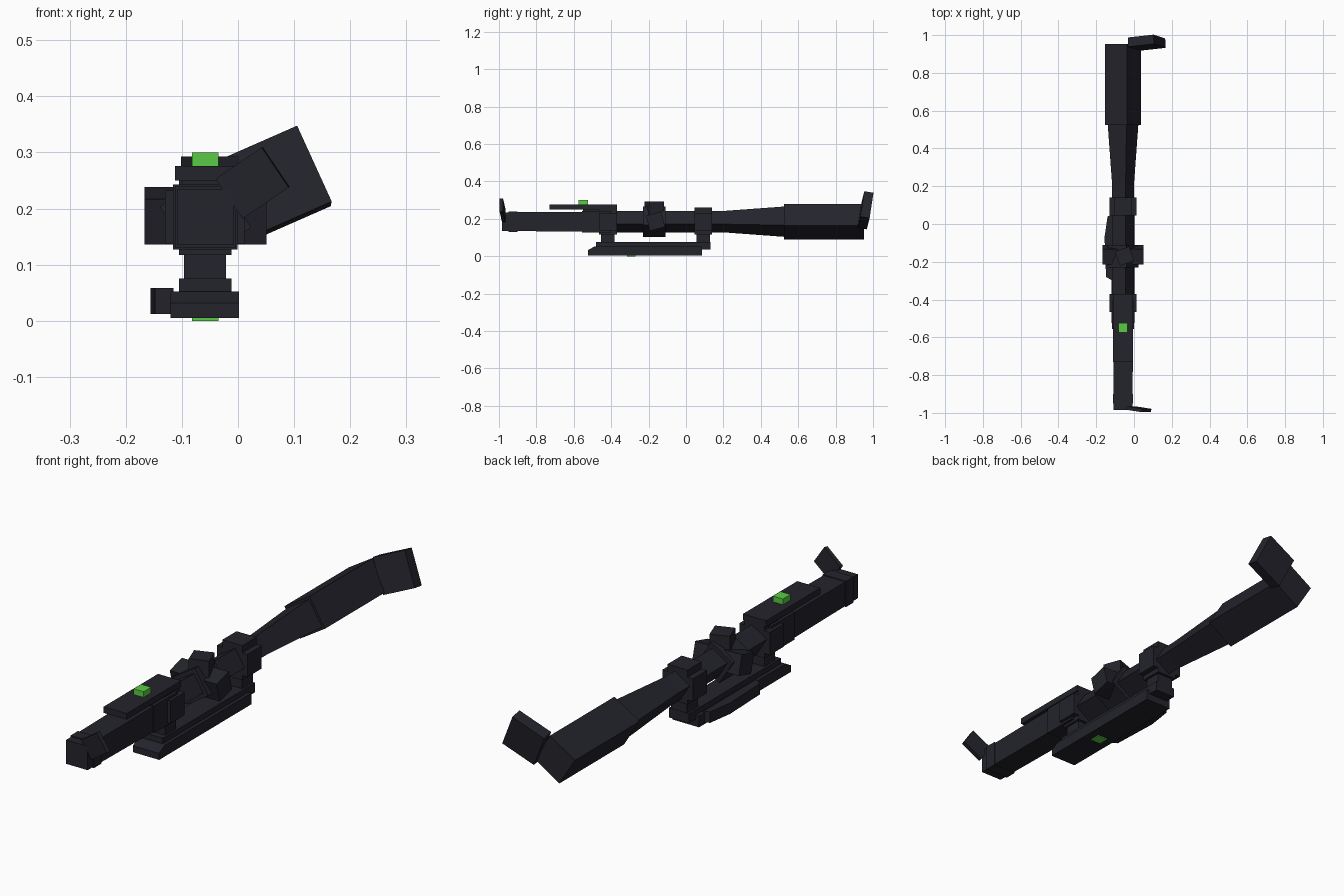
import bpy, bmesh, math
from mathutils import Vector, Matrix

if "Cube" in bpy.data.objects:
    bpy.data.objects.remove(bpy.data.objects["Cube"])


def material(name, col):
    m = bpy.data.materials.new(name)
    m.diffuse_color = (*col, 1)
    m.use_nodes = True
    m.node_tree.nodes["Principled BSDF"].inputs["Base Color"].default_value = m.diffuse_color
    return m


DARK = material("dark_gunmetal", (0.017, 0.017, 0.025))
GREEN = material("bright_green", (0.105, 0.60, 0.06))
CX, CZ = -0.058, 0.185  # optical axis


def finish(name, bm, mat):
    bmesh.ops.recalc_face_normals(bm, faces=bm.faces)
    me = bpy.data.meshes.new(name)
    bm.to_mesh(me)
    bm.free()
    me.materials.append(mat)
    ob = bpy.data.objects.new(name, me)
    bpy.context.collection.objects.link(ob)
    return ob


def block(name, center, size, rot=None, mat=DARK):
    """Box with a centre, a size and an optional rotation matrix."""
    bm = bmesh.new()
    m = Matrix.Translation(center) @ (rot.to_4x4() if rot else Matrix())
    bmesh.ops.create_cube(bm, size=1, matrix=m @ Matrix.Diagonal((*size, 1)))
    return finish(name, bm, mat)


def box(name, x0, x1, y0, y1, z0, z1, mat=DARK):
    return block(name, ((x0 + x1) / 2, (y0 + y1) / 2, (z0 + z1) / 2),
                 (x1 - x0, y1 - y0, z1 - z0), None, mat)


def tube(name, sections):
    """Square tube lofted along y from (y, side, roll in degrees)."""
    bm = bmesh.new()
    rings = []
    for y, s, roll in sections:
        ring = []
        for k in range(4):
            a = math.radians(45 + 90 * k + roll)
            r = s / math.sqrt(2)
            ring.append(bm.verts.new((CX + r * math.cos(a), y, CZ + r * math.sin(a))))
        rings.append(ring)
    for a, b in zip(rings, rings[1:]):
        for k in range(4):
            bm.faces.new((a[k], a[(k + 1) % 4], b[(k + 1) % 4], b[k]))
    bm.faces.new(rings[0])
    bm.faces.new(rings[-1])
    return finish(name, bm, DARK)


def prism_x(name, pts, x0, x1):
    """Side profile of (y, z) points extruded across x."""
    bm = bmesh.new()
    f = bm.faces.new([bm.verts.new((x0, y, z)) for y, z in pts])
    g = bmesh.ops.extrude_face_region(bm, geom=[f])["geom"]
    bmesh.ops.translate(bm, vec=(x1 - x0, 0, 0),
                        verts=[v for v in g if isinstance(v, bmesh.types.BMVert)])
    return finish(name, bm, DARK)


def flap(name, center, u, w, size):
    """Flipped-open lens cover with in-plane axes u and w."""
    u = Vector(u).normalized()
    w = Vector(w)
    w = (w - u * w.dot(u)).normalized()
    n = w.cross(u)
    block(name, center, size, Matrix((u, n, w)).transposed())


# Scope tube: objective, main tube and eyepiece
tube("objective_tube", [(-0.985, 0.1, 0), (-0.55, 0.106, 0)])
tube("objective_collar", [(-0.95, 0.108, 0), (-0.9, 0.108, 0)])
tube("objective_rear", [(-0.555, 0.115, 0), (-0.40, 0.115, 0)])
tube("main_tube", [(-0.42, 0.083, 32), (0.22, 0.083, 32)])
tube("eyepiece_taper", [(0.2, 0.083, 32), (0.53, 0.118, 32)])
tube("eyepiece", [(0.525, 0.137, 32), (0.953, 0.137, 32)])

# Lens covers
flap("front_lens_cover", (0.026, -0.981, 0.246), (0.83, -0.13, 0.56),
     (-0.56, 0.0, 0.83), (0.10, 0.018, 0.086))
flap("rear_lens_cover", (0.067, 0.96, 0.246), (0.91, 0.10, 0.40),
     (-0.40, 0.14, 0.91), (0.15, 0.05, 0.15))

# Turret saddle and adjustment knobs
block("turret_saddle", (CX, -0.17, CZ), (0.118, 0.12, 0.118),
      Matrix.Rotation(math.radians(-32), 3, 'Y'))
block("side_knobs", (CX, -0.163, 0.187), (0.217, 0.084, 0.084),
      Matrix.Rotation(math.radians(15), 3, 'X'))
block("top_knob", (CX + 0.008, -0.17, 0.25), (0.08, 0.08, 0.086),
      Matrix.Rotation(math.radians(20), 3, 'Z'))

# Mount rings and posts
for tag, y0, y1, top in (("front", -0.465, -0.37, 0.25), ("rear", 0.046, 0.14, 0.262)):
    mid = (y0 + y1) / 2
    box(tag + "_ring", -0.13, 0.012, y0, y1, 0.137, 0.232)
    box(tag + "_ring_cap", -0.105, -0.012, y0, y1, 0.117, top)
    box(tag + "_post", -0.096, -0.021, mid - 0.036, mid + 0.036, 0.06, 0.15)

# Base rail and clamp lever
box("base_upper", -0.105, -0.012, -0.48, 0.13, 0.035, 0.075)
prism_x("base_rail", [(-0.525, 0.005), (0.085, 0.005), (0.085, 0.052),
                      (-0.49, 0.052), (-0.525, 0.032)], -0.12, 0.002)
bm = bmesh.new()
face = bm.faces.new([bm.verts.new((x, y, 0.012)) for x, y in
                     [(-0.115, -0.30), (-0.148, -0.28), (-0.156, -0.07),
                      (-0.14, 0.04), (-0.115, 0.05)]])
geo = bmesh.ops.extrude_face_region(bm, geom=[face])["geom"]
bmesh.ops.translate(bm, vec=(0, 0, 0.046),
                    verts=[v for v in geo if isinstance(v, bmesh.types.BMVert)])
finish("clamp_lever", bm, DARK)

# Top plate and green markers
box("top_plate_neck", -0.10, -0.021, -0.55, -0.38, 0.23, 0.255)
box("top_plate", -0.112, -0.005, -0.73, -0.37, 0.25, 0.276)
box("top_marker", -0.082, -0.035, -0.575, -0.525, 0.27, 0.30, GREEN)
box("bottom_marker", -0.082, -0.035, -0.315, -0.27, 0.0, 0.008, GREEN)
